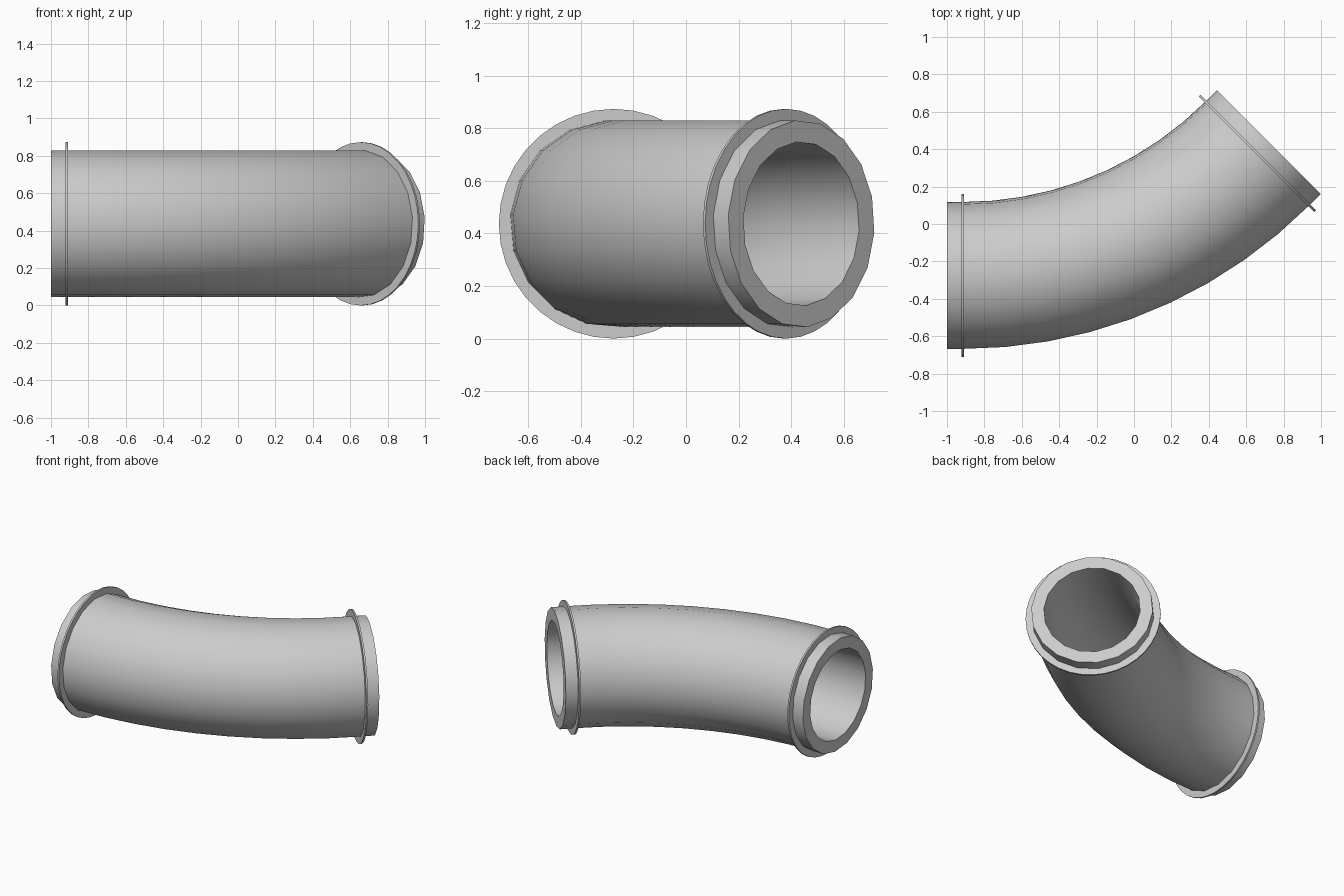
import bpy
import bmesh
from math import sin, cos, radians, tau
from mathutils import Vector

cube = bpy.data.objects.get("Cube")
if cube:
    bpy.data.objects.remove(cube, do_unlink=True)

metal = bpy.data.materials.new("grey_metal")
metal.use_nodes = True
GREY = (0.6, 0.6, 0.6, 1)
metal.diffuse_color = GREY
metal.node_tree.nodes["Principled BSDF"].inputs["Base Color"].default_value = GREY

BEND_START = Vector((-0.915, -0.275, 0.4365))
BEND_RADIUS = 2.227
BEND_ANGLE = radians(45)
COLLAR = 0.086


def station(angle, along=0):
    """Centre and sideways direction on the bend, shifted along the tangent."""
    tangent = Vector((cos(angle), sin(angle), 0))
    side = Vector((-sin(angle), cos(angle), 0))
    arc = Vector((sin(angle), 1 - cos(angle), 0)) * BEND_RADIUS
    return BEND_START + arc + tangent * along, side


def sweep_tube(name, stations, r_out, r_in, sides, phase=0):
    """Hollow tube with a wall, swept through the stations."""
    bm = bmesh.new()

    def ring(centre, side, radius):
        verts = []
        for i in range(sides):
            a = phase + tau * i / sides
            offset = side * cos(a) + Vector((0, 0, sin(a)))
            verts.append(bm.verts.new(centre + offset * radius))
        return verts

    # Outside from start to end, then the bore back to the start
    loops = [ring(c, s, r_out) for c, s in stations]
    loops += [ring(c, s, r_in) for c, s in reversed(stations)]
    for k, a in enumerate(loops):
        b = loops[(k + 1) % len(loops)]
        for i in range(sides):
            j = (i + 1) % sides
            bm.faces.new((a[i], a[j], b[j], b[i]))
    bmesh.ops.recalc_face_normals(bm, faces=bm.faces)
    mesh = bpy.data.meshes.new(name)
    bm.to_mesh(mesh)
    bm.free()
    mesh.materials.append(metal)
    obj = bpy.data.objects.new(name, mesh)
    bpy.context.collection.objects.link(obj)
    bpy.ops.object.select_all(action='DESELECT')
    obj.select_set(True)
    bpy.context.view_layer.objects.active = obj
    bpy.ops.object.shade_smooth_by_angle(angle=radians(30))
    return obj


# Bent pipe with a short straight collar at each end
STEPS = 9
path = [station(0, -COLLAR)]
path += [station(BEND_ANGLE * i / STEPS) for i in range(STEPS + 1)]
path.append(station(BEND_ANGLE, COLLAR))
sweep_tube("bent_pipe", path, 0.394, 0.312, 18, radians(15))

# Thin round flanges where the collars meet the bend
for name, angle in (("right_flange", 0), ("left_flange", BEND_ANGLE)):
    ends = [station(angle, -0.006), station(angle, 0.006)]
    sweep_tube(name, ends, 0.4365, 0.37, 36)
